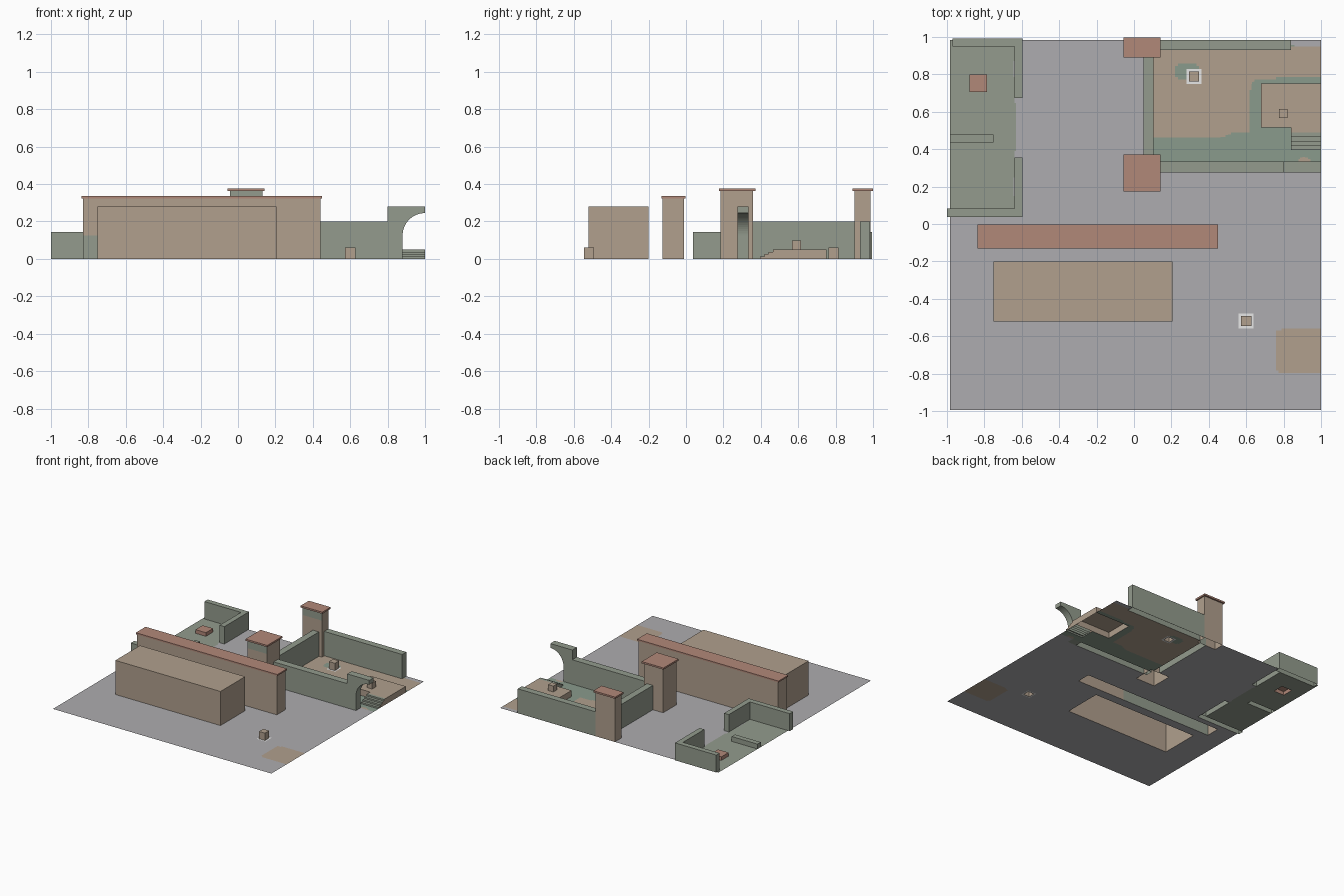
import bpy, bmesh, math
from mathutils import Vector

if "Cube" in bpy.data.objects:
    bpy.data.objects.remove(bpy.data.objects["Cube"])


def material(name, r, g, b):
    col = [(c / 255) ** 2.2 for c in (r, g, b)] + [1]
    m = bpy.data.materials.new(name)
    m.use_nodes = True
    m.diffuse_color = col
    m.node_tree.nodes["Principled BSDF"].inputs["Base Color"].default_value = col
    return m


MATS = [material("paving grey", 172, 171, 174), material("mud tan", 175, 158, 140),
        material("moss green", 146, 154, 140), material("roof red", 176, 135, 120),
        material("marker white", 255, 255, 255), material("wet green", 137, 153, 139)]
GREY, TAN, GREEN, RED, WHITE, WET = range(6)
footprints = []


def finish(name, bm):
    me = bpy.data.meshes.new(name)
    bm.to_mesh(me)
    bm.free()
    for m in MATS:
        me.materials.append(m)
    ob = bpy.data.objects.new(name, me)
    bpy.context.collection.objects.link(ob)
    return ob


def block(name, x, y, z, mat, cuts=(), rule=None, opened=True):
    """Box between ranges; standing boxes are open below and pierce the ground."""
    bm = bmesh.new()
    bmesh.ops.create_cube(bm, size=1)
    for v in bm.verts:
        v.co = [r[0] if c < 0 else r[1] for c, r in zip(v.co, (x, y, z))]
    if opened:
        bm.normal_update()
        bmesh.ops.delete(bm, geom=[f for f in bm.faces if f.normal.z < -0.9], context="FACES")
        if z[0] == 0:
            footprints.append((x, y))
    for axis, pos in cuts:
        n = Vector([axis == i for i in range(3)])
        bmesh.ops.bisect_plane(bm, geom=bm.verts[:] + bm.edges[:] + bm.faces[:],
                               plane_co=n * pos, plane_no=n)
    bm.normal_update()
    for f in bm.faces:
        f.material_index = rule(f.calc_center_median(), f.normal) if rule else mat
    return finish(name, bm)


def prism(name, profile, y, mat):
    """Extrude an x-z profile along y."""
    bm = bmesh.new()
    face = bm.faces.new([bm.verts.new((px, y[0], pz)) for px, pz in profile])
    top = bmesh.ops.extrude_face_region(bm, geom=[face])["geom"]
    bmesh.ops.translate(bm, vec=(0, y[1] - y[0], 0),
                        verts=[v for v in top if isinstance(v, bmesh.types.BMVert)])
    bmesh.ops.recalc_face_normals(bm, faces=bm.faces)
    for f in bm.faces:
        f.material_index = mat
    return finish(name, bm)


# Main hall and the long capped wall behind it
block("main_hall", (-0.75, 0.205), (-0.52, -0.2), (0, 0.28), TAN)
block("long_wall", (-0.83, 0.44), (-0.125, -0.01), (0, 0.325), TAN,
      [(0, 0.0), (2, 0.125)],
      lambda c, n: GREEN if n.y < -0.5 and c.x < 0 and c.z < 0.125 else TAN)
block("long_wall_cap", (-0.838, 0.448), (-0.13, -0.003), (0.323, 0.335), RED, opened=False)

# Two capped gate towers
for tag, y in (("front", (0.185, 0.358)), ("back", (0.9, 0.985))):
    block(tag + "_tower", (-0.043, 0.132), y, (0, 0.362), TAN, [(2, 0.3)],
          lambda c, n: GREEN if n.y < -0.5 and c.z > 0.3 else TAN)
    block(tag + "_tower_cap", (-0.055, 0.143), (y[0] - 0.01, y[1] + 0.013),
          (0.362, 0.376), RED, opened=False)

# Garden walls
block("garden_side_wall", (0.05, 0.105), (0.355, 0.902), (0, 0.2), GREEN)
block("garden_back_wall", (0.13, 0.84), (0.93, 0.984), (0, 0.2), GREEN)
block("garden_front_wall", (0.105, 0.8), (0.275, 0.333), (0, 0.2), GREEN)

# Half arch at the garden entrance
arc = [(1 - 0.12 * math.sin(a), 0.125 + 0.12 * math.cos(a))
       for a in (i * math.pi / 32 for i in range(17))]
prism("garden_arch", [(0.8, 0), (0.8, 0.28), (1, 0.28)] + arc + [(0.88, 0)],
      (0.275, 0.333), GREEN)
footprints.append(((0.8, 0.88), (0.275, 0.333)))

# Raised platform with steps
block("platform", (0.68, 1), (0.515, 0.75), (0, 0.05), TAN)
block("platform_landing", (0.84, 1), (0.488, 0.515), (0, 0.05), TAN)
for i in range(4):
    y0 = 0.395 + i * 0.0233
    block(f"step_{i + 1}", (0.84, 1), (y0, y0 + 0.0233), (0, 0.0125 * (i + 1)), GREEN,
          rule=lambda c, n: TAN if n.x > 0.5 else GREEN)

# Small crates
block("platform_crate", (0.775, 0.822), (0.567, 0.615), (0.05, 0.098), TAN)
crates = [(0.32, 0.788), (0.6, -0.518)]
for i, (cx, cy) in enumerate(crates):
    block(f"marked_crate_{i + 1}", (cx - 0.027, cx + 0.027), (cy - 0.027, cy + 0.027),
          (0, 0.06), TAN)

# Low ruined enclosure
H = (0, 0.143)
block("ruin_front_wall", (-1, -0.595), (0.037, 0.082), H, GREEN)
block("ruin_back_wall", (-0.97, -0.595), (0.95, 0.993), H, GREEN)
block("ruin_side_wall_front", (-0.638, -0.595), (0.082, 0.355), H, GREEN)
block("ruin_side_wall_back", (-0.638, -0.595), (0.673, 0.95), H, GREEN)
block("ruin_low_divider", (-0.985, -0.75), (0.435, 0.478), (0, 0.04), GREEN)
block("ruin_red_box", (-0.88, -0.785), (0.705, 0.798), (0, 0.03), RED)


# Ground sheet, open under standing parts and painted by region
def blob(x, y, cx, cy, rx, ry, p=2):
    return abs((x - cx) / rx) ** p + abs((y - cy) / ry) ** p < 1


def paint(x, y):
    if any(max(abs(x - cx), abs(y - cy)) < 0.04 for cx, cy in crates):
        return WHITE
    if y > 0.037 and x < -0.636 + 0.006 * math.cos((y - 0.515) * 10):
        return GREEN
    if blob(x, y, 0.92, -0.68, 0.165, 0.12, 8):
        return TAN
    if x < 0.105 or y < 0.333:
        return GREY
    if blob(x, y, 0.91, 0.345, 0.03, 0.012):
        return TAN
    if y > 0.95:
        return WET if y < 0.96 and x < 0.86 else GREY
    edge = 0.46 + 0.035 / (1 + math.exp((0.5 - x) * 60))
    if y < edge or blob(x, y, 0.28, 0.815, 0.065, 0.042, 3):
        return WET
    return WET if blob(x, y, 0.92, 0.52, 0.3, 0.26, 10) else TAN


def breaks(lo, hi, axis):
    marks = [v for f in footprints for v in f[axis]]
    marks += [c[axis] + s for c in crates for s in (-0.04, 0.04)]
    marks += [lo + (hi - lo) * i / 140 for i in range(141)]
    return sorted({round(v, 4) for v in marks if lo <= v <= hi})


bm = bmesh.new()
xs, ys = breaks(-0.985, 1, 0), breaks(-0.995, 0.985, 1)
corners = [[bm.verts.new((x, y, 0)) for y in ys] for x in xs]
for i in range(len(xs) - 1):
    for j in range(len(ys) - 1):
        cx, cy = (xs[i] + xs[i + 1]) / 2, (ys[j] + ys[j + 1]) / 2
        if any(a[0] < cx < a[1] and b[0] < cy < b[1] for a, b in footprints):
            continue
        f = bm.faces.new((corners[i][j], corners[i + 1][j],
                          corners[i + 1][j + 1], corners[i][j + 1]))
        f.material_index = paint(cx, cy)
bmesh.ops.delete(bm, geom=[v for v in bm.verts if not v.link_faces], context="VERTS")
finish("ground", bm)
